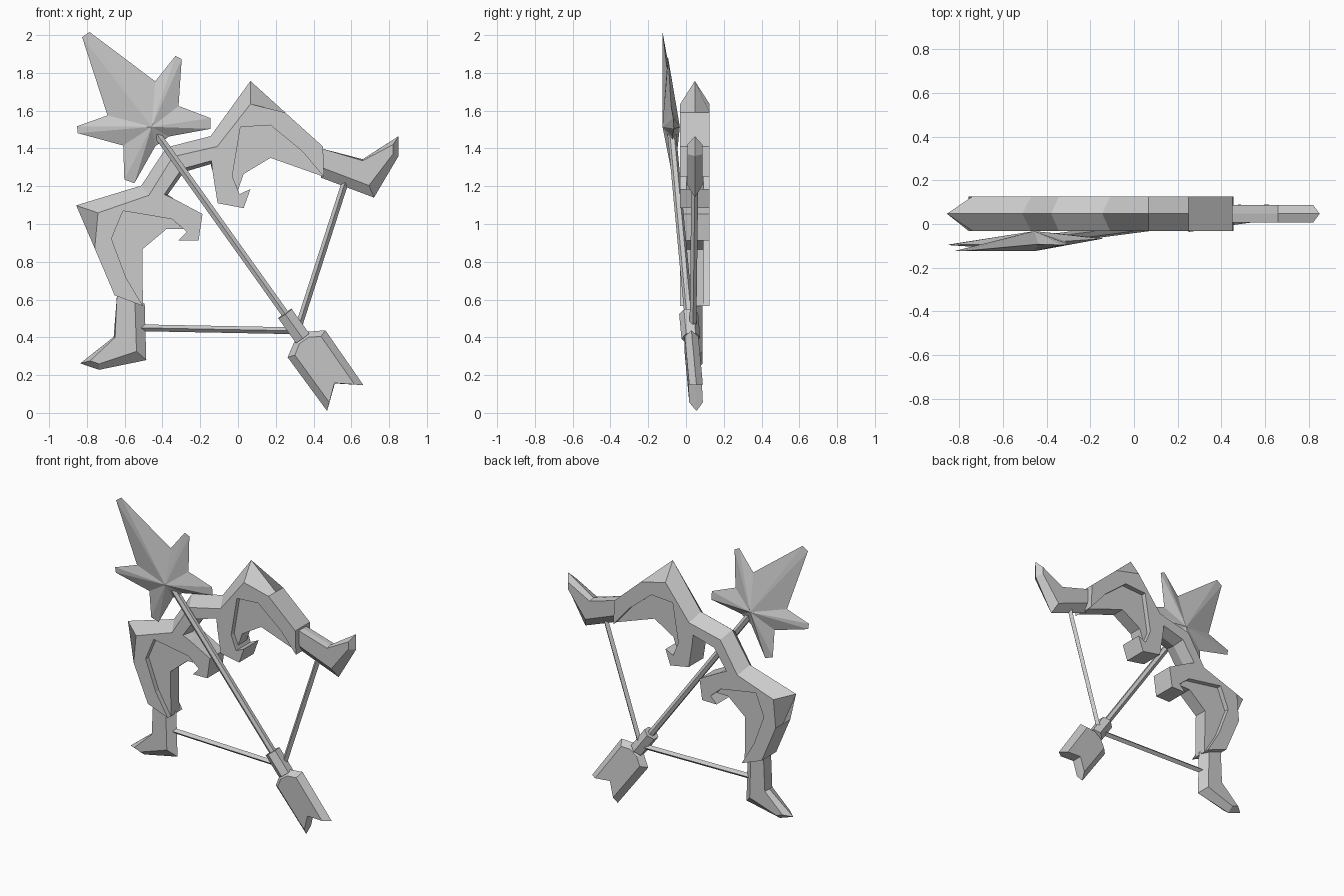
import bpy, bmesh
from mathutils import Matrix, Vector

if "Cube" in bpy.data.objects:
    bpy.data.objects.remove(bpy.data.objects["Cube"])

# Bow frame: u across the bow, v along the arrow, both in the xz plane
A, B = 0.814, 0.581
FRAME = Matrix(((A, 0, -B, 0.01), (0, 1, 0, 0), (B, 0, A, 0.86), (0, 0, 0, 1)))
YC = 0.047


def loc(p):
    """Front-view (x, z) to bow frame (u, v)."""
    x, z = p[0] - 0.01, p[1] - 0.86
    return (A * x + B * z, -B * x + A * z)


def mirrored(half):
    return half + [(-u, v) for u, v in reversed(half) if abs(u) > 1e-4]


def arrow_y(v):
    return 0.057 - 0.076 * (v + 0.98)


def finish(name, bm, mirror=False):
    bmesh.ops.recalc_face_normals(bm, faces=bm.faces)
    me = bpy.data.meshes.new(name)
    bm.to_mesh(me)
    bm.free()
    ob = bpy.data.objects.new(name, me)
    bpy.context.collection.objects.link(ob)
    ob.matrix_world = FRAME
    if mirror:
        ob.modifiers.new("mirror", 'MIRROR').use_mirror_merge = False
    return ob


def plate(name, rim, face, half, yfun=lambda v: YC, mirror=False):
    """Plate with a ridged rim at mid depth and smaller front and back faces."""
    bm = bmesh.new()
    rings = [[bm.verts.new((u, yfun(v) + d, v)) for u, v in pts]
             for pts, d in ((face, -half), (rim, 0), (face, half))]
    n = len(rim)
    for a, b in zip(rings, rings[1:]):
        for i in range(n):
            j = (i + 1) % n
            bm.faces.new((a[i], a[j], b[j], b[i]))
    caps = [bm.faces.new(rings[0]), bm.faces.new(rings[2])]
    bmesh.ops.recalc_face_normals(bm, faces=bm.faces)
    bmesh.ops.triangulate(bm, faces=caps)
    return finish(name, bm, mirror)


def rod(name, p, q, r, sides, mirror=False):
    p, q = Vector(p), Vector(q)
    d = q - p
    m = Matrix.Translation((p + q) / 2) @ d.to_track_quat('Z', 'Y').to_matrix().to_4x4()
    bm = bmesh.new()
    bmesh.ops.create_cone(bm, cap_ends=True, segments=sides, radius1=r, radius2=r,
                          depth=d.length, matrix=m)
    return finish(name, bm, mirror)


# Thick bow body with hooks: right half, then mirrored about the arrow
inner = [(.25, 1.59), (.45, 1.41), (.455, 1.25), (.34, 1.385), (.172, 1.523),
         (.013, 1.513), (-.03, 1.253), (.008, 1.158), (.066, 1.185),
         (.03, 1.084), (-.108, 1.11), (-.135, 1.28)]
rim = [(-.145, 1.465), (.066, 1.757)] + inner + [(-.145, 1.317)]
face = [(-.11, 1.41), (.066, 1.635)] + inner + [(-.14, 1.335)]
plate("bow_body",
      mirrored([(0, .67)] + [loc(p) for p in rim] + [(0, .51)]),
      mirrored([(0, .61)] + [loc(p) for p in face] + [(0, .53)]), 0.078)

# Thin web panels inside the limbs
web = [loc(p) for p in ((.013, 1.513), (.172, 1.523), (.34, 1.385), (.455, 1.25),
                        (.172, 1.35), (.03, 1.265), (.0, 1.18), (-.03, 1.253))]
plate("limb_web", web, web, 0.045, mirror=True)

# Curled limb tips
tip_rim = [(.44, 1.40), (.66, 1.343), (.85, 1.465), (.85, 1.36), (.72, 1.14), (.44, 1.245)]
tip_face = [(.44, 1.40), (.66, 1.335), (.82, 1.42), (.82, 1.37), (.693, 1.204), (.44, 1.30)]
plate("limb_tip", [loc(p) for p in tip_rim], [loc(p) for p in tip_face], 0.04, mirror=True)

# String halves
su, sv = loc((.57, 1.23))
eu, ev = loc((.325, .47))
rod("bow_string", (su, YC, sv), (eu, YC - 0.01, ev), 0.018, 4, mirror=True)

# Arrow shaft and nock
rod("arrow_shaft", (0, arrow_y(-.5), -.5), (0, arrow_y(.8), .8), 0.023, 6)
rod("arrow_nock", (0, arrow_y(-.57), -.57), (0, arrow_y(-.411), -.411), 0.05, 6)

# Fletching with notched end
plate("fletching",
      mirrored([(.045, -.56), (.123, -.607), (.118, -.96), (0, -.865)]),
      mirrored([(.03, -.585), (.085, -.62), (.082, -.93), (0, -.862)]), 0.036, arrow_y)

# Star-shaped arrowhead: outline joined to a front and a back apex
half = [(.024, .60), (.155, .185), (.32, .232), (.338, .20), (.18, .007),
        (.28, -.143), (.248, -.19), (.045, -.095)]
V0 = 0.804
bm = bmesh.new()
edge = [bm.verts.new((u, arrow_y(v + V0), v + V0)) for u, v in mirrored(half)]
for d in (-0.046, 0.046):
    apex = bm.verts.new((0, arrow_y(V0) + d, V0))
    for i, a in enumerate(edge):
        bm.faces.new((a, edge[(i + 1) % len(edge)], apex))
finish("arrowhead_star", bm)
